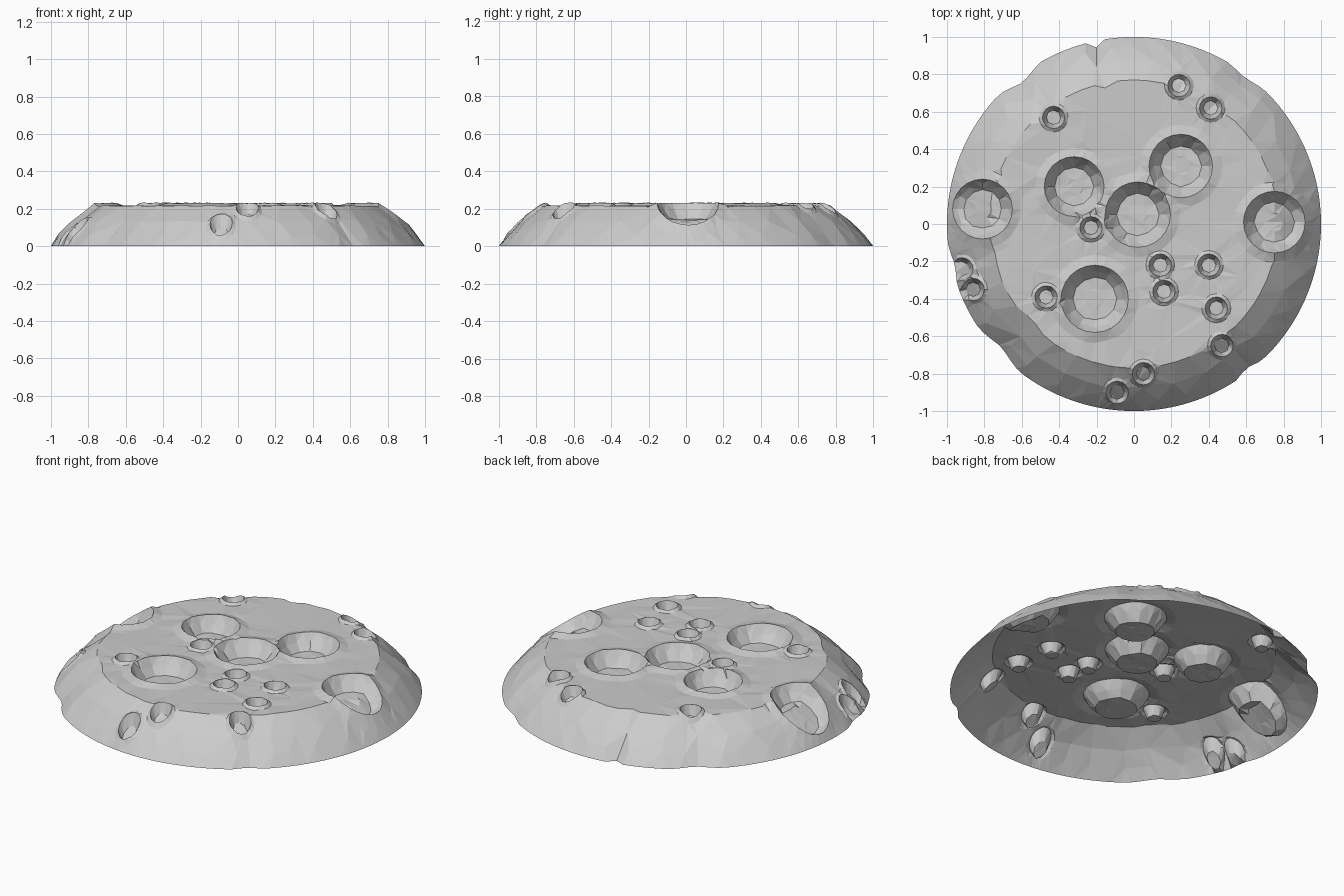
import bpy, math, random
from mathutils import Vector
from mathutils.geometry import delaunay_2d_cdt

random.seed(4)
cube = bpy.data.objects.get("Cube")
if cube:
    bpy.data.objects.remove(cube, do_unlink=True)

# Craters: x, y, rim radius
BIG = [(-0.32, 0.2, 0.16), (0.25, 0.31, 0.17), (0.02, 0.05, 0.175),
       (-0.81, 0.08, 0.16), (0.75, 0.01, 0.165), (-0.21, -0.4, 0.18)]
SMALL = [(0.24, 0.74), (0.41, 0.62), (-0.43, 0.57), (-0.23, -0.02), (0.14, -0.22),
         (0.16, -0.36), (0.4, -0.22), (0.44, -0.45), (0.47, -0.65), (0.05, -0.8),
         (-0.09, -0.9), (-0.47, -0.39), (-0.86, -0.35), (-0.92, -0.24)]
CRATERS = [(Vector((x, y)), r, 0.075) for x, y, r in BIG]
CRATERS += [(Vector((x, y)), 0.06, 0.045) for x, y in SMALL]

# Nicks in the outer edge: angle, depth, half width in degrees
NICKS = [(128, 0.04, 8), (102, 0.035, 3), (308, 0.025, 5), (223, 0.035, 9),
         (53, 0.02, 7), (193, 0.02, 6)]
SLOPE = [(0.77, 0.216), (0.88, 0.132), (0.95, 0.062), (1.0, 0.0)]


def outline(angle):
    """Outer radius of the mound in a given direction."""
    deg = math.degrees(angle) % 360
    return 1 - sum(d * max(0, 1 - abs(deg - a) / w) for a, d, w in NICKS)


def polar(r, angle):
    return Vector((r * math.cos(angle), r * math.sin(angle)))


def edge_ratio(p):
    return p.length / outline(math.atan2(p.y, p.x))


def base_height(t):
    """Flat plateau with a rounded skirt."""
    if t <= SLOPE[0][0]:
        return SLOPE[0][1]
    for (r0, z0), (r1, z1) in zip(SLOPE, SLOPE[1:]):
        if t <= r1:
            return z0 + (z1 - z0) * (t - r0) / (r1 - r0)
    return 0


def height(p):
    t = edge_ratio(p)
    if t > 0.998:
        return 0
    cut = lift = 0
    for centre, radius, depth in CRATERS:
        d = (p - centre).length / radius
        if d < 1:
            cut = max(cut, depth * min(1, (1 - d) / 0.36))
        lift = max(lift, 0.014 * max(0, 1 - abs(d - 1) / 0.3))
    return max(0.004, base_height(t) - cut + (lift if cut < 0.015 else 0))


def clear(p, factor):
    return all((p - c).length > r * factor for c, r, _ in CRATERS)


# Outer edge loop
EDGE = 120
points = []
for i in range(EDGE):
    a = math.tau * i / EDGE
    points.append(polar(outline(a), a))
edges = [(i, (i + 1) % EDGE) for i in range(EDGE)]

# Plateau lip and skirt rings
for ring, count in ((0.77, 64), (0.88, 34), (0.95, 40)):
    for i in range(count):
        a = math.tau * (i + random.uniform(-0.25, 0.25)) / count
        p = polar(ring * outline(a), a)
        if clear(p, 1.05):
            points.append(p)

# Sparse plateau points
for _ in range(70):
    p = polar(0.74 * math.sqrt(random.random()), random.uniform(0, math.tau))
    if clear(p, 1.4):
        points.append(p)

# Crater floors, walls, rims and feet
for centre, radius, depth in CRATERS:
    large = radius > 0.1
    sides = 12 if large else 8
    for scale in ((0.3, 0.64, 0.85, 1.0, 1.3) if large else (0.64, 1.0, 1.3)):
        for i in range(sides if scale < 0.9 else sides * 2):
            n = sides if scale < 0.9 else sides * 2
            wobble = random.uniform(-0.02, 0.02) if scale != 1.0 else 0
            p = centre + polar(radius * (scale + wobble), math.tau * i / n)
            others = [c for c in CRATERS if c[0] != centre]
            inside = any((p - c).length < r * 0.9 for c, r, _ in others)
            if edge_ratio(p) < 0.975 and not (inside and scale > 1.1):
                points.append(p)

# Triangulated open shell
flat, _, faces = delaunay_2d_cdt(points, edges, [], 1, 0.0005)[:3]
verts = []
for p in flat:
    p = Vector((p[0], p[1]))
    rough = random.uniform(-0.003, 0.003) if edge_ratio(p) < 0.97 else 0
    verts.append((p.x, p.y, height(p) + rough))

mesh = bpy.data.meshes.new("cratered_mound")
mesh.from_pydata(verts, [], [tuple(f) for f in faces])
mesh.update()
mound = bpy.data.objects.new("cratered_mound", mesh)
bpy.context.collection.objects.link(mound)

# Grey rock
rock = bpy.data.materials.new("grey_rock")
rock.use_nodes = True
colour = (0.6, 0.6, 0.6, 1)
rock.diffuse_color = colour
bsdf = next(n for n in rock.node_tree.nodes if n.type == "BSDF_PRINCIPLED")
bsdf.inputs["Base Color"].default_value = colour
bsdf.inputs["Roughness"].default_value = 0.9
mesh.materials.append(rock)
